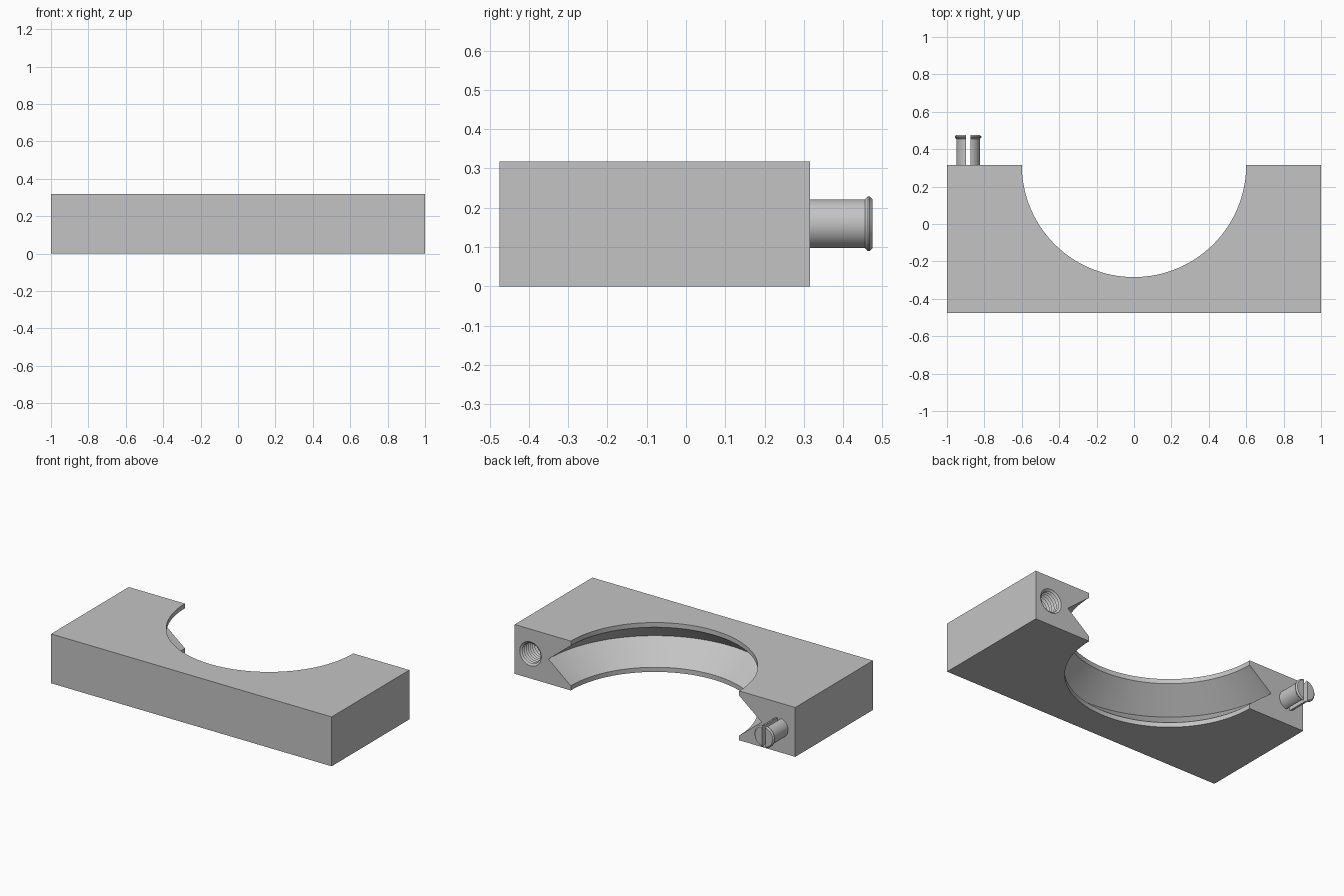
import bpy
import bmesh
from math import pi, radians
from mathutils import Matrix, Vector

default = bpy.data.objects.get("Cube")
if default:
    bpy.data.objects.remove(default, do_unlink=True)

HEIGHT, FRONT, JOINT = 0.318, -0.475, 0.316   # block height, front face, joint face
MID = HEIGHT / 2
BOLT_X = 0.887                                # sideways offset of peg and socket

grey = bpy.data.materials.new("light_grey")
grey.use_nodes = True
colour = (0.55, 0.55, 0.55, 1)
grey.diffuse_color = colour
grey.node_tree.nodes["Principled BSDF"].inputs["Base Color"].default_value = colour


def finish(name, bm):
    bmesh.ops.recalc_face_normals(bm, faces=bm.faces)
    mesh = bpy.data.meshes.new(name)
    bm.to_mesh(mesh)
    bm.free()
    mesh.materials.append(grey)
    obj = bpy.data.objects.new(name, mesh)
    bpy.context.collection.objects.link(obj)
    return obj


def box(name, low, high):
    low, high = Vector(low), Vector(high)
    bm = bmesh.new()
    bmesh.ops.create_cube(bm, size=1)
    bmesh.ops.scale(bm, vec=high - low, verts=bm.verts)
    bmesh.ops.translate(bm, vec=(low + high) / 2, verts=bm.verts)
    return finish(name, bm)


def lathe(name, profile, steps, matrix):
    """Revolve (radius, height) points around z, then place the solid."""
    bm = bmesh.new()
    verts = [bm.verts.new((r, 0, h)) for r, h in profile]
    edges = [bm.edges.new(pair) for pair in zip(verts, verts[1:])]
    bmesh.ops.spin(bm, geom=verts + edges, cent=(0, 0, 0), axis=(0, 0, 1),
                   angle=2 * pi, steps=steps)
    bmesh.ops.remove_doubles(bm, verts=bm.verts, dist=1e-5)
    bmesh.ops.transform(bm, matrix=matrix, verts=bm.verts)
    return finish(name, bm)


def cut(target, cutter):
    mod = target.modifiers.new("cut", "BOOLEAN")
    mod.operation, mod.solver, mod.object = "DIFFERENCE", "EXACT", cutter
    bpy.context.view_layer.objects.active = target
    bpy.ops.object.modifier_apply(modifier=mod.name)
    bpy.data.objects.remove(cutter, do_unlink=True)


def along_y(x):
    """Lathe axis pointing out of the joint face."""
    return Matrix.Translation((x, JOINT, MID)) @ Matrix.Rotation(-pi / 2, 4, "X")


# Clamp block
block = box("clamp_block", (-1, FRONT, 0), (1, JOINT, HEIGHT))

# Round opening with a V-shaped groove between two thin lips
bore, lip, depth, over = 0.6, 0.03, 0.16, 0.1
opening = [(0, -over), (bore, -over), (bore, lip), (bore + depth, MID),
           (bore, HEIGHT - lip), (bore, HEIGHT + over), (0, HEIGHT + over)]
cut(block, lathe("opening_cutter", opening, 128, Matrix.Translation((0, JOINT, 0))))

# Ribbed socket on the left arm
ribs, pitch, outer, inner = 10, 0.02, 0.077, 0.064
socket = [(0, 0.03), (outer, 0.03), (outer, 0)]
for i in range(ribs):
    socket += [(inner, -(i + 0.5) * pitch), (outer, -(i + 1) * pitch)]
socket.append((0, -ribs * pitch))
cut(block, lathe("socket_cutter", socket, 48, along_y(BOLT_X)))

# Split peg with a snap rim on the right arm
shaft, rim, length = 0.063, 0.071, 0.159
peg_profile = [(0, -0.01), (shaft, -0.01), (shaft, length - 0.02),
               (rim, length - 0.012), (rim, length - 0.008),
               (shaft, length), (0, length)]
peg = lathe("split_peg", peg_profile, 48, along_y(-BOLT_X))
slot = 0.0125
cut(peg, box("slot_cutter", (-BOLT_X - slot, JOINT, 0),
             (-BOLT_X + slot, JOINT + 0.3, HEIGHT)))

# Smooth round surfaces, keep edges crisp
bpy.ops.object.select_all(action="DESELECT")
for part in (block, peg):
    part.select_set(True)
bpy.context.view_layer.objects.active = block
bpy.ops.object.shade_smooth_by_angle(angle=radians(25))
